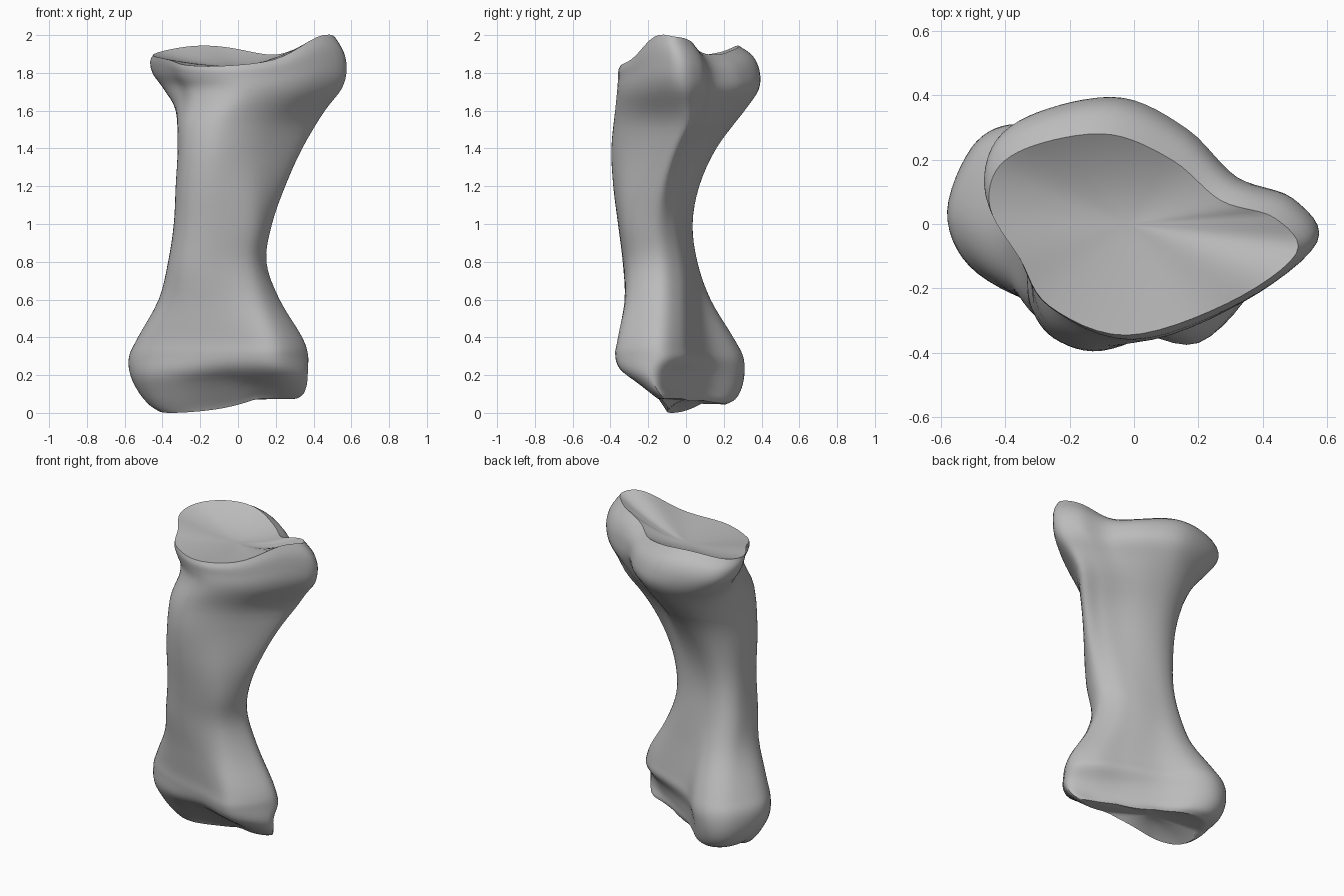
import bpy
import bmesh
from math import exp
from mathutils import Vector

cube = bpy.data.objects.get("Cube")
if cube:
    bpy.data.objects.remove(cube, do_unlink=True)

# Outlines of the five typical cross-sections, counter-clockwise from +x
FOOT = [(.34, -.16), (.22, -.1), (.07, -.02), (-.1, .08), (-.23, .19), (-.34, .22),
        (-.43, .17), (-.47, .05), (-.42, -.08), (-.28, -.14), (-.05, -.14), (.22, -.2)]
LOWER_END = [(.37, -.16), (.28, -.02), (.1, .06), (-.1, .15), (-.25, .28), (-.38, .31),
             (-.5, .24), (-.58, .04), (-.51, -.13), (-.3, -.25), (-.05, -.31), (.2, -.37)]
SHAFT = [(.18, -.17), (.12, -.07), (.02, -.015), (-.1, .02), (-.2, .035), (-.28, .02),
         (-.33, -.04), (-.34, -.14), (-.325, -.245), (-.25, -.33), (-.1, -.36), (.1, -.32)]
NECK = [(.39, -.03), (.3, .04), (.18, .1), (.05, .19), (-.08, .23), (-.2, .2),
        (-.28, .1), (-.315, -.05), (-.31, -.22), (-.24, -.34), (-.08, -.385), (.14, -.28)]
UPPER_END = [(.575, -.05), (.5, .085), (.32, .15), (.16, .3), (-.05, .4), (-.28, .37),
             (-.43, .28), (-.46, .12), (-.36, -.07), (-.26, -.25), (0, -.36), (.34, -.24)]

# Height, then left, right, front and back limits of the bone
LIMITS = [(0, -.44, .31, -.15, .21), (.03, -.49, .345, -.18, .26), (.1, -.54, .365, -.25, .295),
          (.2, -.575, .37, -.35, .31), (.3, -.575, .37, -.375, .3), (.4, -.53, .34, -.36, .25),
          (.6, -.42, .22, -.325, .13), (.8, -.37, .15, -.335, .06), (1, -.34, .18, -.36, .035),
          (1.2, -.33, .25, -.385, .07), (1.4, -.32, .34, -.395, .16), (1.6, -.33, .46, -.375, .31),
          (1.7, -.39, .55, -.365, .385), (1.77, -.45, .575, -.36, .39),
          (1.82, -.465, .56, -.358, .355), (1.85, -.45, .51, -.345, .28)]


def spline(points, steps, closed=False):
    """Smooth curve through points of any dimension."""
    pts = [Vector(p) for p in points]
    n = len(pts)
    pick = (lambda i: pts[i % n]) if closed else (lambda i: pts[max(0, min(n - 1, i))])
    out = []
    for i in range(n if closed else n - 1):
        a, b, c, d = (pick(i + k) for k in (-1, 0, 1, 2))
        for s in range(steps):
            t = s / steps
            out.append(b + (c - a) * (t / 2) + (2 * a - 5 * b + 4 * c - d) * (t * t / 2)
                       + (3 * b - a - 3 * c + d) * (t ** 3 / 2))
    if not closed:
        out.append(pts[-1])
    return out


def fit(points, x0, x1, y0, y1):
    """Stretch an outline to fill a rectangle."""
    xs, ys = [p.x for p in points], [p.y for p in points]
    sx, sy = (x1 - x0) / (max(xs) - min(xs)), (y1 - y0) / (max(ys) - min(ys))
    return [Vector((x0 + (p.x - min(xs)) * sx, y0 + (p.y - min(ys)) * sy)) for p in points]


def ramp(z, low, high):
    t = max(0, min(1, (z - low) / (high - low)))
    return t * t * (3 - 2 * t)


def bump(x, y, cx, cy, size):
    return exp(-((x - cx) ** 2 + (y - cy) ** 2) / (2 * size * size))


def warp(x, y, z):
    """Tilt the bottom and raise the two lips of the top."""
    low = max(0, 1 - z / .35)
    high = max(0, (z - 1.6) / .25) ** 2
    foot = min(.075, .35 * (x + .34) ** 2 + min(.045, 2 * (y + .07) ** 2))
    lip = .155 * bump(x, y, .45, -.1, .16) + .095 * bump(x, y, -.18, .27, .27)
    front = .025 * bump(x, y, -.2, -.28, .2)
    return Vector((x, y, z + low * foot + high * (lip - front)))


def section(row):
    z, limits = row[0], row[1:]
    steps = [1, ramp(z, 0, .3), ramp(z, .3, .85), ramp(z, .9, 1.45), ramp(z, 1.5, 1.76), 0]
    mixed = [Vector((0, 0)) for _ in OUTLINES[0]]
    for shape, here, after in zip(OUTLINES, steps, steps[1:]):
        mixed = [m + p * (here - after) for m, p in zip(mixed, shape)]
    return [warp(p.x, p.y, z) for p in fit(mixed, *limits)]


def cap(ring, depth):
    """Rings of a dished end face, from the rim to its middle."""
    mid = sum(ring, Vector((0, 0, 0))) / len(ring)
    mid.z = depth
    rings = []
    for f in (.93, .8, .6, .4, .2):
        rings.append([Vector((*mid.lerp(p, f).xy, depth + (p.z - depth) * f ** 1.8)) for p in ring])
    return rings, mid


# Bone: lofted sections closed with dished joint faces
OUTLINES = [fit(spline(s, 6, True), -1, 1, -1, 1)
            for s in (FOOT, LOWER_END, SHAFT, NECK, UPPER_END)]
sections = [section(row) for row in spline(LIMITS, 4)]
bottom, bottom_mid = cap(sections[0], .07)
top, top_mid = cap(sections[-1], 1.835)
bm = bmesh.new()
loops = [[bm.verts.new(p) for p in ring] for ring in bottom[::-1] + sections + top]
for lower, upper in zip(loops, loops[1:]):
    for i in range(len(lower)):
        j = (i + 1) % len(lower)
        bm.faces.new((lower[i], lower[j], upper[j], upper[i]))
for loop, mid in ((loops[0], bottom_mid), (loops[-1], top_mid)):
    centre = bm.verts.new(mid)
    for i in range(len(loop)):
        bm.faces.new((loop[i - 1], loop[i], centre))
bmesh.ops.recalc_face_normals(bm, faces=bm.faces)
mesh = bpy.data.meshes.new("bone")
bm.to_mesh(mesh)
bm.free()
bone = bpy.data.objects.new("bone", mesh)
bpy.context.collection.objects.link(bone)

# Plain grey surface
grey = bpy.data.materials.new("bone_grey")
grey.use_nodes = True
colour = (.5, .5, .5, 1)
grey.diffuse_color = colour
grey.node_tree.nodes["Principled BSDF"].inputs["Base Color"].default_value = colour
mesh.materials.append(grey)

bpy.ops.object.select_all(action='DESELECT')
bone.select_set(True)
bpy.context.view_layer.objects.active = bone
bpy.ops.object.shade_smooth_by_angle(angle=.7)
